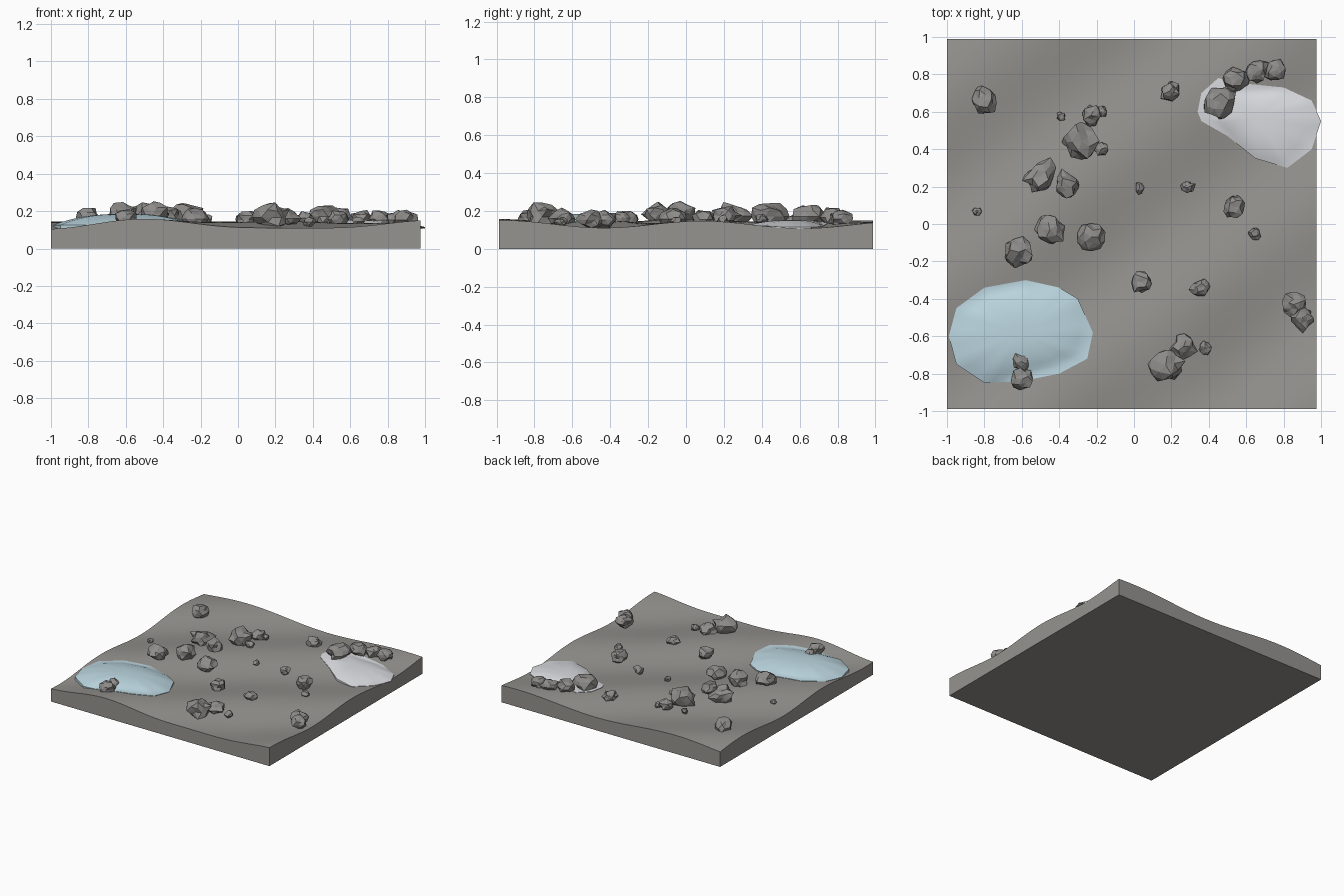
import bpy, bmesh, math, random
from mathutils import Vector

if "Cube" in bpy.data.objects:
    bpy.data.objects.remove(bpy.data.objects["Cube"])
random.seed(11)


def material(name, rgb):
    m = bpy.data.materials.new(name)
    m.use_nodes = True
    m.diffuse_color = (*rgb, 1)
    m.node_tree.nodes["Principled BSDF"].inputs["Base Color"].default_value = (*rgb, 1)
    return m


ground_grey = material("ground grey", (0.305, 0.295, 0.278))
rock_grey = material("rock grey", (0.27, 0.263, 0.252))
ice_blue = material("ice blue", (0.50, 0.67, 0.74))
snow_white = material("snow white", (0.71, 0.72, 0.75))


def finish(name, bm, mat, smooth):
    bmesh.ops.recalc_face_normals(bm, faces=bm.faces)
    mesh = bpy.data.meshes.new(name)
    bm.to_mesh(mesh)
    bm.free()
    mesh.materials.append(mat)
    obj = bpy.data.objects.new(name, mesh)
    bpy.context.collection.objects.link(obj)
    if smooth:
        bpy.ops.object.select_all(action="DESELECT")
        obj.select_set(True)
        bpy.context.view_layer.objects.active = obj
        bpy.ops.object.shade_smooth_by_angle(angle=math.radians(35))
    return obj


def height(x, y):
    """Rolling surface of the ground: one broad swell and a ripple near the front."""
    swell = 0.019 * math.sin(4.5 * x - 6 * y - 2.3) - 0.006 * math.sin(math.pi * x)
    ripple = 0.008 * math.cos(7.8 * x - 2.1) * (1 - y) / 2
    return 0.126 + swell + ripple


# Ground slab: wavy top, straight walls and a flat underside
bm = bmesh.new()
bmesh.ops.create_grid(bm, x_segments=64, y_segments=64, size=0.988)
for v in bm.verts:
    v.co.x -= 0.012
    v.co.z = height(v.co.x, v.co.y)
rim = [e for e in bm.edges if e.is_boundary]
walls = bmesh.ops.extrude_edge_only(bm, edges=rim)["geom"]
for v in walls:
    if isinstance(v, bmesh.types.BMVert):
        v.co.z = 0
base_rim = [e for e in walls if isinstance(e, bmesh.types.BMEdge) and e.is_boundary]
bmesh.ops.contextual_create(bm, geom=base_rim)
finish("ground", bm, ground_grey, True)


# Low domed patches lying on the ground
def patch(name, outline, base, rise, mat, steps=4, rings=10):
    pts = [Vector(p) for p in outline]
    centre = sum(pts, Vector((0, 0))) / len(pts)
    loop = [a.lerp(b, i / steps) for a, b in zip(pts, pts[1:] + pts[:1])
            for i in range(steps)]

    def dome(p, r):
        return max(base + rise * (1 - r ** 2.5), height(p.x, p.y) + 0.003)

    bm = bmesh.new()
    top = bm.verts.new((*centre, dome(centre, 0)))
    previous = None
    for k in range(1, rings + 1):
        r = k / rings
        ring = []
        for q in loop:
            p = centre.lerp(q, r)
            ring.append(bm.verts.new((p.x, p.y, dome(p, r))))
        for i in range(len(ring)):
            j = (i + 1) % len(ring)
            if previous:
                bm.faces.new((previous[i], ring[i], ring[j], previous[j]))
            else:
                bm.faces.new((top, ring[i], ring[j]))
        previous = ring
    # Short skirt that sinks the edge into the ground
    skirt = [bm.verts.new((v.co.x, v.co.y, height(v.co.x, v.co.y) - 0.003)) for v in previous]
    for i in range(len(skirt)):
        j = (i + 1) % len(skirt)
        bm.faces.new((previous[i], skirt[i], skirt[j], previous[j]))
    finish(name, bm, mat, True)


patch("ice_patch", [(-.58, -.3), (-.8, -.34), (-.95, -.45), (-.99, -.6), (-.95, -.75),
                    (-.8, -.85), (-.6, -.84), (-.4, -.8), (-.25, -.72), (-.22, -.58),
                    (-.3, -.4), (-.4, -.34)], 0.125, 0.06, ice_blue)
patch("snow_patch", [(.34, .6), (.36, .7), (.45, .78), (.6, .75), (.8, .73), (.95, .66),
                     (1, .55), (.95, .4), (.82, .3), (.65, .35), (.5, .47), (.36, .55)],
      0.115, 0.037, snow_white)


# Jagged rocks: position and radius of each
rocks = [(-.8, .66, .08), (-.39, .575, .028), (-.23, .58, .06), (-.17, .6, .033),
         (-.28, .44, .11), (-.175, .4, .043), (-.5, .255, .095), (-.36, .21, .075),
         (-.84, .065, .027), (-.45, -.03, .09), (-.23, -.07, .083), (-.615, -.15, .085),
         (.19, .71, .06), (.03, .195, .032), (.285, .195, .046), (.535, .09, .075),
         (.645, -.05, .037), (.04, -.31, .07), (.36, -.34, .055), (.855, -.43, .07),
         (.9, -.5, .07), (.17, -.755, .1), (.265, -.655, .075), (.38, -.66, .037),
         (-.605, -.735, .066), (-.6, -.83, .066), (.46, .65, .098), (.55, .77, .075),
         (.655, .815, .067), (.755, .82, .067)]

for n, (x, y, r) in enumerate(rocks, 1):
    bm = bmesh.new()
    bmesh.ops.create_icosphere(bm, subdivisions=2, radius=1)
    z = max(height(x, y), 0.128) + 0.36 * r
    turn = random.uniform(0, math.pi)
    stretch = random.uniform(0.8, 1.0)
    c, s = math.cos(turn), math.sin(turn)
    for v in bm.verts:
        spike = 1.2 if random.random() < 0.12 else 1
        p = v.co * random.uniform(0.68, 1.06) * spike
        p.y *= stretch
        v.co = (x + r * (c * p.x - s * p.y), y + r * (s * p.x + c * p.y), z + 0.75 * r * p.z)
    finish(f"rock_{n}", bm, rock_grey, False)
